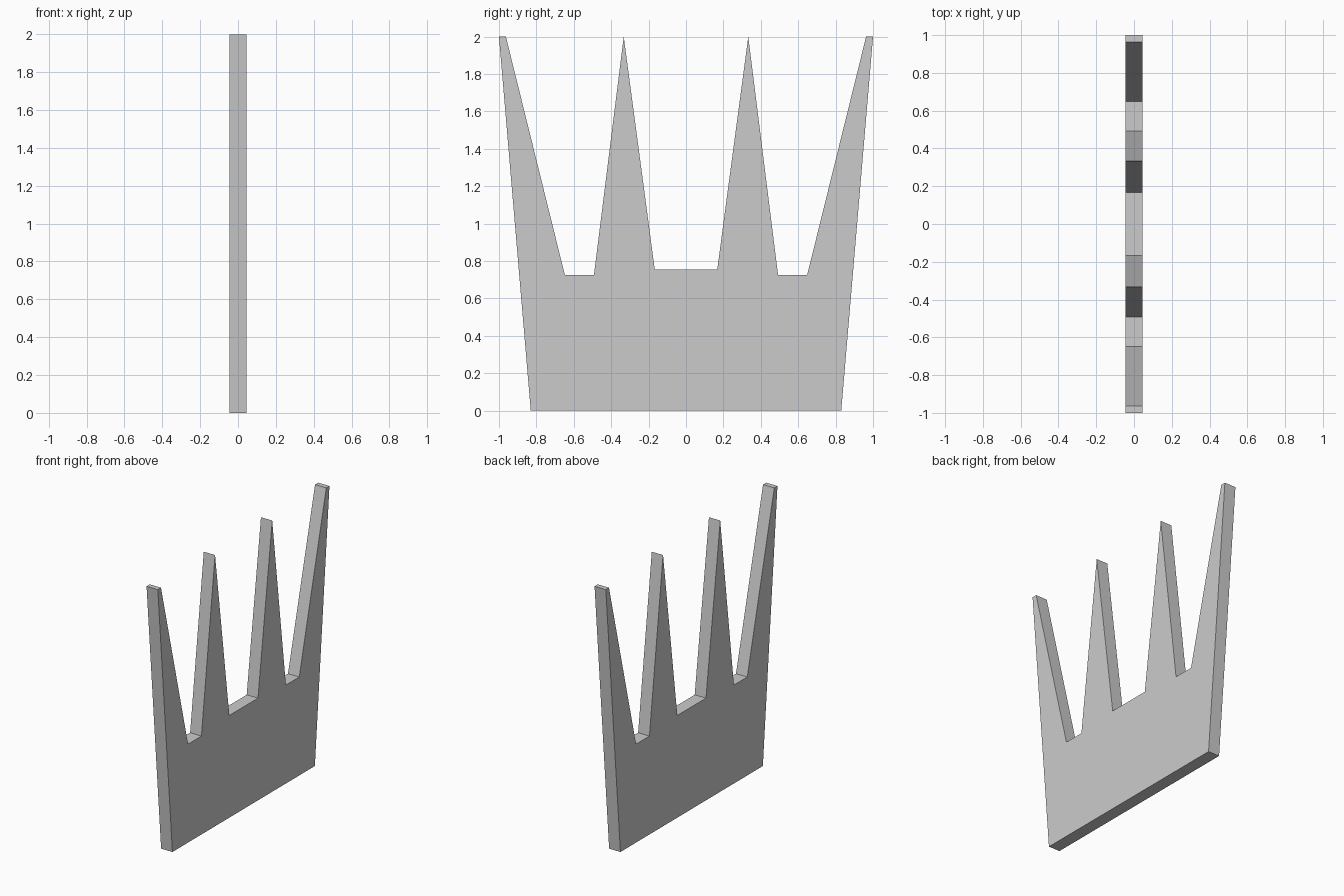
import bpy, bmesh

if "Cube" in bpy.data.objects:
    bpy.data.objects.remove(bpy.data.objects["Cube"])

HALF_THICKNESS = 0.046

# Right half of the outline (y, z), from the base corner to the middle notch
half = [(0.83, 0), (1, 2), (0.963, 2), (0.648, 0.726),
        (0.492, 0.726), (0.333, 2), (0.167, 0.754)]
outline = half + [(-y, z) for y, z in reversed(half)]

# Spiked panel: flat outline extruded through its thickness
bm = bmesh.new()
face = bm.faces.new([bm.verts.new((-HALF_THICKNESS, y, z)) for y, z in outline])
result = bmesh.ops.extrude_face_region(bm, geom=[face], use_keep_orig=True)
moved = [v for v in result["geom"] if isinstance(v, bmesh.types.BMVert)]
bmesh.ops.translate(bm, verts=moved, vec=(2 * HALF_THICKNESS, 0, 0))
bmesh.ops.recalc_face_normals(bm, faces=bm.faces)

mesh = bpy.data.meshes.new("spiked_panel")
bm.to_mesh(mesh)
bm.free()
bpy.context.collection.objects.link(bpy.data.objects.new("spiked_panel", mesh))
